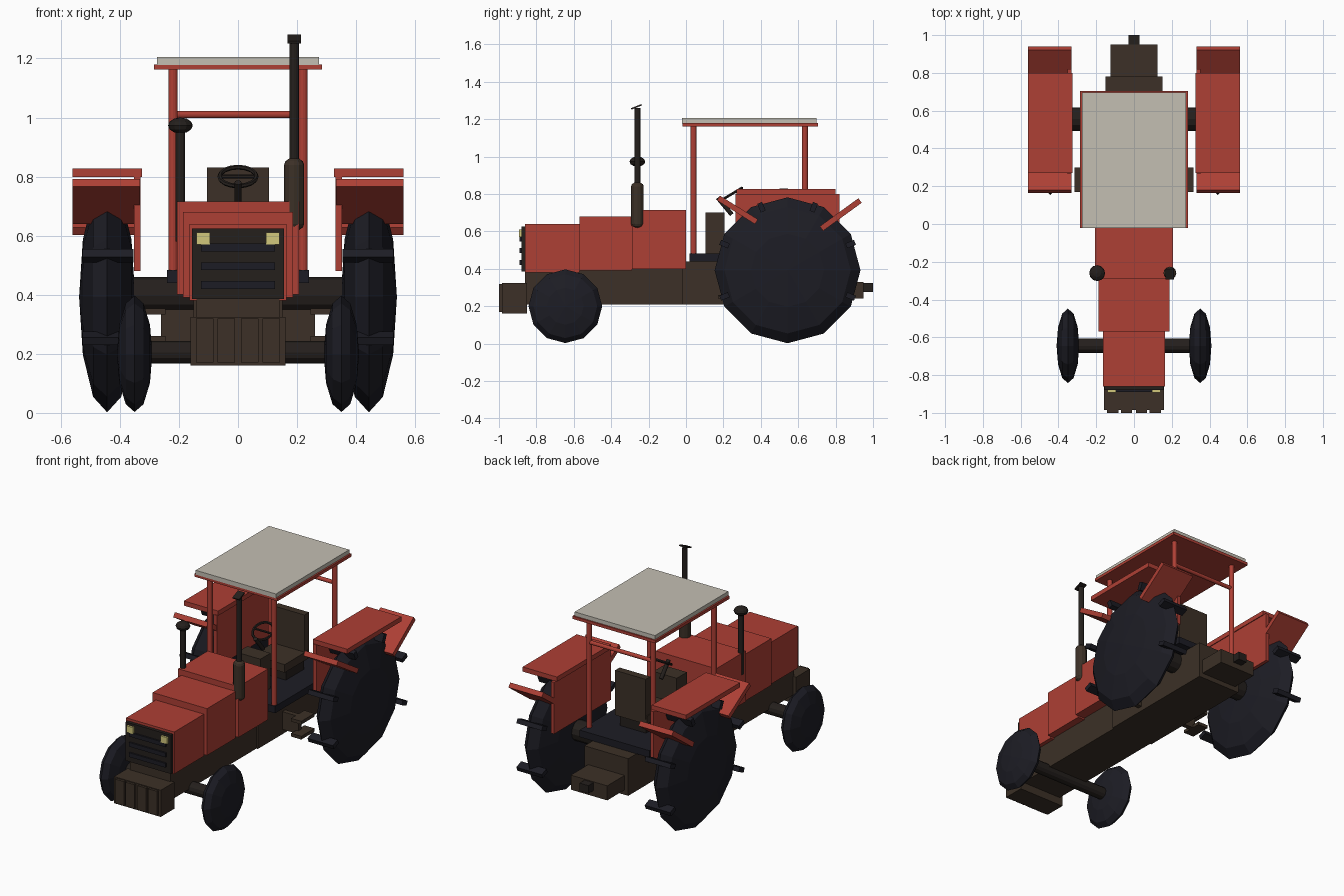
import bpy, bmesh, math
from mathutils import Vector, Matrix

if "Cube" in bpy.data.objects:
    bpy.data.objects.remove(bpy.data.objects["Cube"])


def material(name, rgb):
    m = bpy.data.materials.new(name)
    m.diffuse_color = (*rgb, 1)
    m.use_nodes = True
    m.node_tree.nodes["Principled BSDF"].inputs["Base Color"].default_value = m.diffuse_color
    return m


RED = material("red_paint", (0.42, 0.05, 0.035))
BROWN = material("dark_brown", (0.045, 0.03, 0.02))
BLACK = material("black_metal", (0.018, 0.014, 0.012))
RUBBER = material("rubber", (0.012, 0.012, 0.018))
CREAM = material("cream", (0.55, 0.52, 0.45))
YELLOW = material("lamp_yellow", (0.65, 0.58, 0.2))


def finish(name, bm, mat):
    me = bpy.data.meshes.new(name)
    bm.to_mesh(me)
    bm.free()
    me.materials.append(mat)
    ob = bpy.data.objects.new(name, me)
    bpy.context.collection.objects.link(ob)
    return ob


def box(name, x, y, z, mat, tilt=0):
    """Box from (min, max) ranges, tilted about its own x axis."""
    bm = bmesh.new()
    size = [b - a for a, b in (x, y, z)]
    mid = [(a + b) / 2 for a, b in (x, y, z)]
    bmesh.ops.create_cube(bm, size=1, matrix=Matrix.Translation(mid)
                          @ Matrix.Rotation(math.radians(tilt), 4, 'X')
                          @ Matrix.Diagonal((*size, 1)))
    return finish(name, bm, mat)


def rod(name, a, b, r, mat, sides=12):
    a, b = Vector(a), Vector(b)
    bm = bmesh.new()
    rot = (b - a).to_track_quat('Z', 'Y').to_matrix().to_4x4()
    bmesh.ops.create_cone(bm, cap_ends=True, segments=sides, radius1=r, radius2=r,
                          depth=(b - a).length, matrix=Matrix.Translation((a + b) / 2) @ rot)
    return finish(name, bm, mat)


def ball(name, centre, size, mat, axis_x=False):
    bm = bmesh.new()
    rot = Matrix.Rotation(math.pi / 2, 4, 'Y') if axis_x else Matrix()
    bmesh.ops.create_uvsphere(bm, u_segments=12, v_segments=6, radius=1,
                              matrix=Matrix.Translation(centre) @ Matrix.Diagonal((*size, 1)) @ rot)
    return finish(name, bm, mat)


def span(s, a, b):
    return tuple(sorted((s * a, s * b)))


# engine block, gearbox and tow hitch
box("engine_block", (-.14, .14), (-.86, .0), (.21, .40), BROWN)
box("gearbox", (-.15, .15), (-.02, .78), (.21, .44), BROWN)
box("rear_housing", (-.125, .125), (.75, .95), (.24, .33), BROWN)
box("tow_hitch", (-.03, .03), (.88, 1.0), (.275, .325), BLACK)

# stepped hood
for i, (w, y0, y1, z0, z1) in enumerate([(.165, -.86, -.57, .38, .64),
                                         (.187, -.57, -.29, .39, .68),
                                         (.207, -.29, .0, .40, .715)]):
    box(f"hood_section_{i}", (-w, w), (y0, y1), (z0, z1), RED)

# grille with slats and lamps
box("grille", (-.155, .155), (-.88, -.86), (.385, .625), BLACK)
for z in (.433, .497, .56):
    box("grille_slat", (-.125, .125), (-.89, -.875), (z - .013, z + .013), RUBBER)

# front weights
box("weight_block", (-.16, .16), (-.985, -.85), (.16, .325), BROWN)
for x in (-.113, -.04, .04, .113):
    box("front_weight", (x - .03, x + .03), (-1.0, -.98), (.17, .32), BROWN)

# axles
rod("front_axle", (-.33, -.645, .205), (.33, -.645, .205), .038, BLACK)
rod("rear_axle", (-.40, .555, .398), (.40, .555, .398), .062, BLACK)

# platform, console, seat and steering
box("floor", (-.24, .24), (.02, .70), (.44, .483), RUBBER)
box("console", (-.08, .08), (.105, .205), (.48, .70), BROWN)
box("seat_base", (-.09, .09), (.34, .52), (.48, .56), BLACK)
box("seat_cushion", (-.11, .11), (.30, .54), (.55, .60), BROWN)
box("seat_back", (-.105, .105), (.50, .545), (.58, .83), BROWN)
rod("steering_column", (0, .245, .69), (0, .17, .78), .012, BLACK)
bpy.ops.mesh.primitive_torus_add(major_segments=16, minor_segments=6, major_radius=.062,
                                 minor_radius=.008, location=(0, .245, .80),
                                 rotation=(math.radians(31), 0, 0))
wheel = bpy.context.object
wheel.name = "steering_wheel"
wheel.data.materials.append(BLACK)
rod("steering_spoke", (-.06, .245, .80), (.06, .245, .80), .007, BLACK, 6)

# exhaust on the right
EX, EY = .19, -.26
rod("exhaust_stack", (EX, EY, .80), (EX, EY, 1.26), .016, BLACK)
rod("muffler", (EX, EY, .64), (EX, EY, .84), .034, BROWN)
for z in (.64, .84):
    ball("muffler_end", (EX, EY, z), (.034, .034, .024), BROWN)
box("exhaust_flap", (EX - .023, EX + .023), (-.295, -.235), (1.262, 1.27), BLACK, 22)

# air intake on the left
rod("intake_pipe", (-.195, EY, .58), (-.195, EY, .97), .016, BLACK)
ball("intake_cap", (-.195, EY, .973), (.042, .042, .027), BLACK)

# canopy
box("canopy_frame", (-.285, .285), (-.02, .705), (1.162, 1.18), RED)
box("canopy_roof", (-.275, .275), (-.022, .697), (1.178, 1.205), CREAM)
rod("rear_crossbar", (-.22, .635, 1.01), (.22, .635, 1.01), .012, RED)

# everything paired left and right
for s, side in ((-1, "left"), (1, "right")):
    box(f"{side}_lamp", span(s, .095, .14), (-.893, -.875), (.57, .61), YELLOW)
    for y in (.04, .635):
        rod(f"{side}_canopy_post", (s * .22, y, .46), (s * .22, y, 1.17), .016, RED)

    # wheels with side lugs on the rear tyre
    ball(f"{side}_front_wheel", (s * .35, -.645, .20), (.06, .197, .197), RUBBER, True)
    ball(f"{side}_rear_wheel", (s * .443, .543, .392), (.095, .39, .39), RUBBER, True)
    for deg in (-22.5, 22.5, 67.5, 112.5, 157.5, 202.5):
        a = math.radians(deg)
        y, z = .543 + .365 * math.cos(a), .392 + .365 * math.sin(a)
        box(f"{side}_tyre_lug", span(s, .353, .527), (y - .025, y + .025),
            (z - .014, z + .014), RUBBER, deg)

    # fender: inner panel, top plate and two slanted ends
    box(f"{side}_fender_panel", span(s, .33, .352), (.265, .82), (.48, .80), RED)
    box(f"{side}_fender_top", span(s, .325, .56), (.27, .80), (.798, .827), RED)
    box(f"{side}_fender_front", span(s, .332, .56), (.155, .395), (.70, .73), RED, -32)
    box(f"{side}_fender_rear", span(s, .332, .56), (.70, .955), (.675, .705), RED, 36)

    # steps
    for z in (.343, .25):
        box(f"{side}_step", span(s, .245, .315), (.17, .30), (z - .01, z + .01), BROWN)
    box(f"{side}_step_bracket", span(s, .14, .26), (.22, .25), (.24, .35), BROWN)
